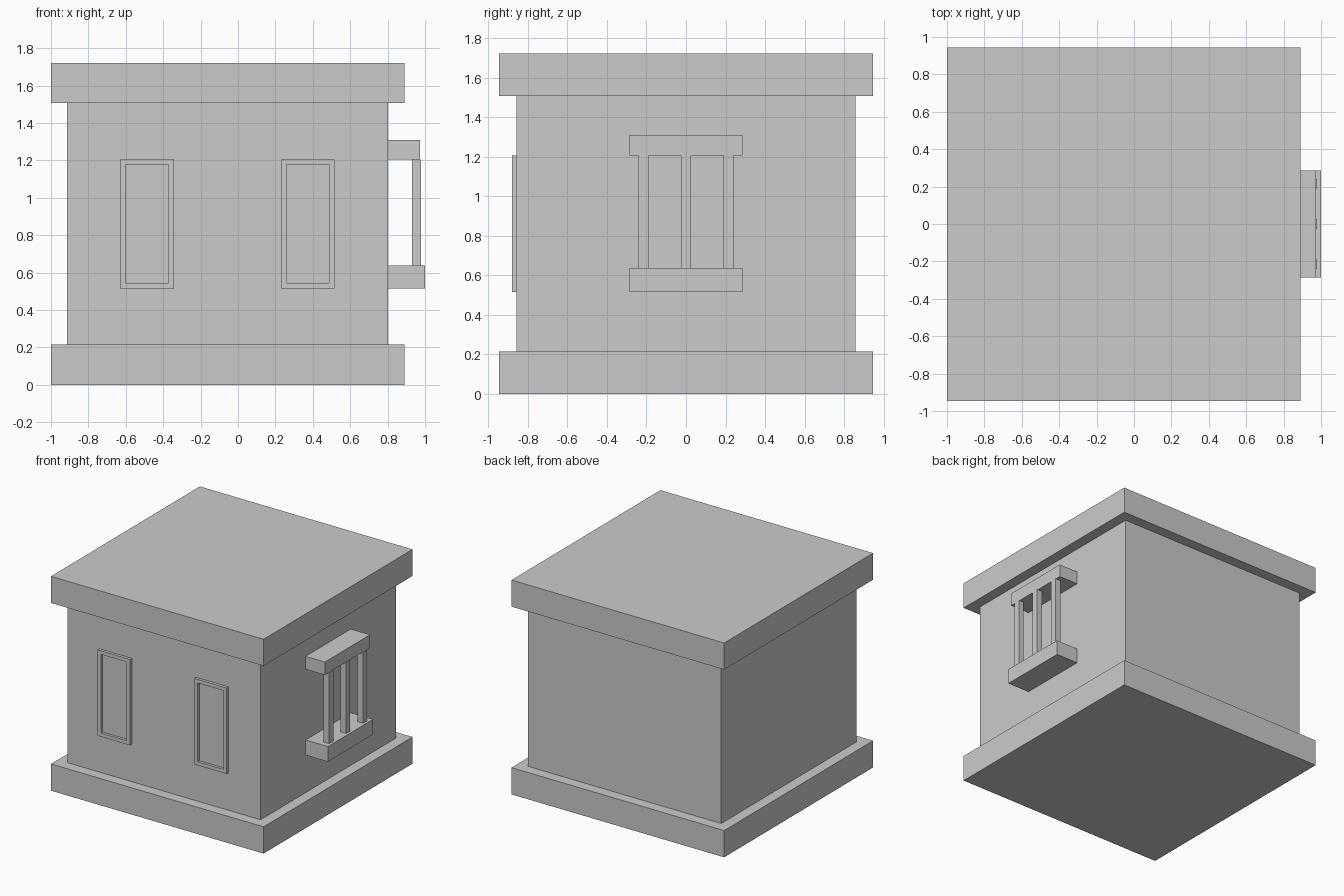
import bpy, bmesh

if "Cube" in bpy.data.objects:
    bpy.data.objects.remove(bpy.data.objects["Cube"])

CX = -0.056          # centre of the house block
WALL_X = 0.80        # right-hand wall
WALL_Y = -0.858      # front wall


def box(name, x, y, z):
    """Box from (min, max) ranges on each axis."""
    bm = bmesh.new()
    bmesh.ops.create_cube(bm, size=1)
    ranges = (x, y, z)
    for v in bm.verts:
        for i, (lo, hi) in enumerate(ranges):
            v.co[i] = hi if v.co[i] > 0 else lo
    return add(name, bm)


def add(name, bm):
    mesh = bpy.data.meshes.new(name)
    bm.to_mesh(mesh)
    bm.free()
    obj = bpy.data.objects.new(name, mesh)
    bpy.context.collection.objects.link(obj)
    return obj


def window(name, x0, x1):
    """Raised front window with a recessed pane."""
    obj = box(name, (x0, x1), (WALL_Y - 0.023, WALL_Y + 0.01), (0.516, 1.206))
    bm = bmesh.new()
    bm.from_mesh(obj.data)
    bm.normal_update()
    front = [f for f in bm.faces if f.normal.y < -0.9]
    bmesh.ops.inset_region(bm, faces=front, thickness=0.029, use_even_offset=True)
    bmesh.ops.inset_region(bm, faces=front, thickness=0.0, depth=0.0)
    for v in front[0].verts:
        v.co.y += 0.021
    bm.to_mesh(obj.data)
    bm.free()


# Plinth, walls and flat roof
half = 0.945
box("plinth", (CX - half, CX + half), (-half, half), (0, 0.215))
box("walls", (-0.914, WALL_X + 0.002), (-0.858, 0.858), (0.215, 1.508))
box("roof_slab", (CX - half, CX + half), (-half, half), (1.508, 1.722))

# Front windows
window("front_window_left", -0.63, -0.343)
window("front_window_right", 0.23, 0.516)

# Side window: sill, lintel and bars
box("window_sill", (WALL_X, 1.0), (-0.287, 0.287), (0.516, 0.638))
box("window_lintel", (WALL_X, 0.973), (-0.287, 0.287), (1.206, 1.31))
for i, y in enumerate((-0.215, 0, 0.215)):
    box(f"window_bar_{i + 1}", (0.93, 0.979), (y - 0.026, y + 0.026), (0.638, 1.206))
